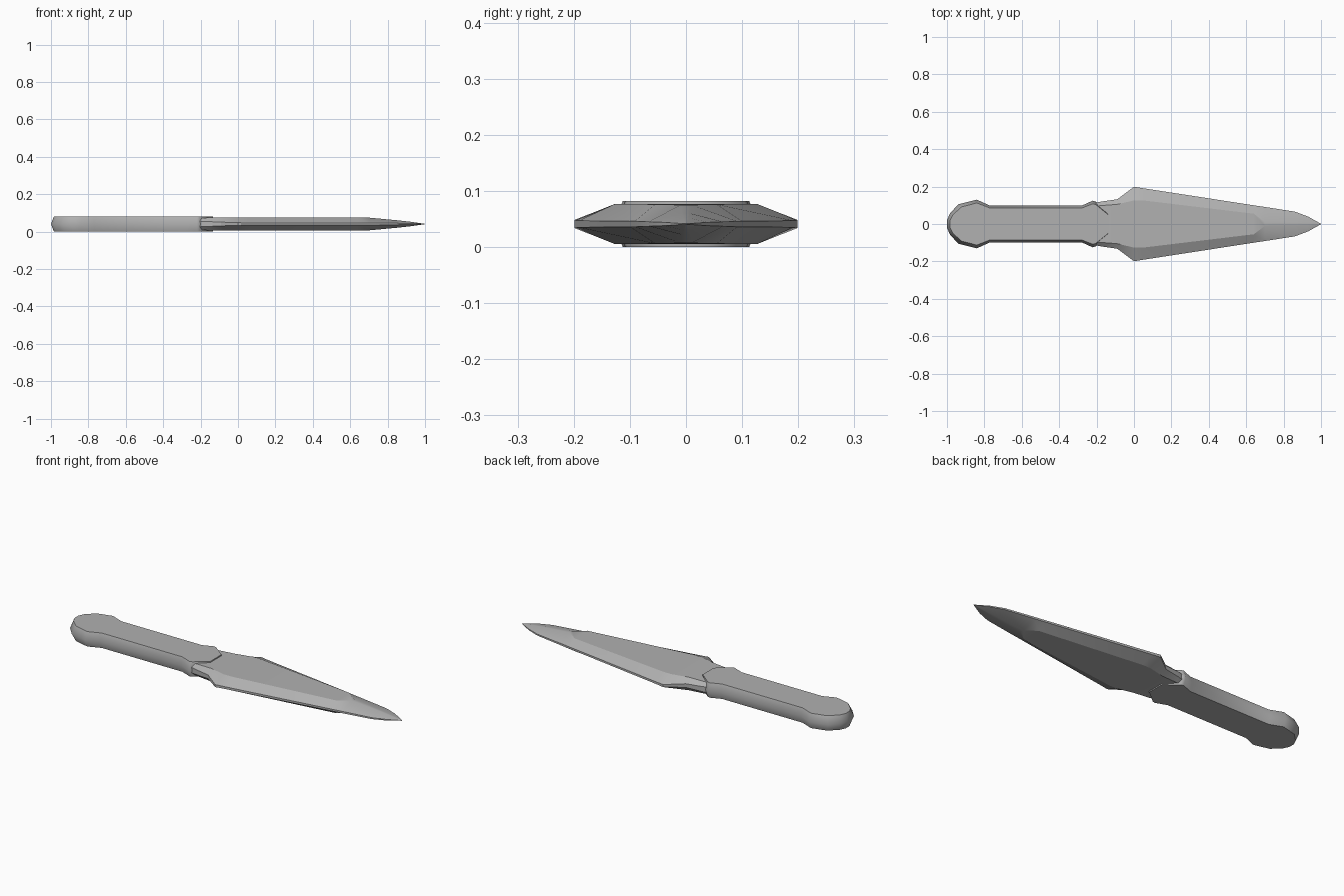
import bpy, bmesh

if "Cube" in bpy.data.objects:
    bpy.data.objects.remove(bpy.data.objects["Cube"])

# Dark steel grey shared by both parts
grey = bpy.data.materials.new("dark_grey")
grey.diffuse_color = (0.44, 0.44, 0.44, 1)
grey.use_nodes = True
grey.node_tree.nodes["Principled BSDF"].inputs["Base Color"].default_value = grey.diffuse_color

def loft(name, rings, angle):
    """Skin equal-length closed rings and cap both ends."""
    bm = bmesh.new()
    vr = [[bm.verts.new(p) for p in r] for r in rings]
    n = len(vr[0])
    for a, b in zip(vr, vr[1:]):
        for i in range(n):
            j = (i + 1) % n
            bm.faces.new((a[i], a[j], b[j], b[i]))
    bm.faces.new(vr[0][::-1])
    bm.faces.new(vr[-1])
    bmesh.ops.remove_doubles(bm, verts=bm.verts, dist=0.0002)
    bmesh.ops.recalc_face_normals(bm, faces=bm.faces)
    mesh = bpy.data.meshes.new(name)
    bm.to_mesh(mesh)
    bm.free()
    mesh.materials.append(grey)
    obj = bpy.data.objects.new(name, mesh)
    bpy.context.collection.objects.link(obj)
    bpy.ops.object.select_all(action='DESELECT')
    obj.select_set(True)
    bpy.context.view_layer.objects.active = obj
    bpy.ops.object.shade_smooth_by_angle(angle=angle)
    return obj

MID = 0.041

# Handle: mirrored outline, widest at mid height, with a rounded pommel
half = [(-1.0, 0.02), (-0.985, 0.055), (-0.94, 0.105), (-0.84, 0.13),
        (-0.77, 0.098), (-0.28, 0.098), (-0.22, 0.125), (-0.205, 0.12),
        (-0.135, 0.055)]
outline = half + [(x, -y) for x, y in reversed(half)]

def handle_ring(z, inset):
    ring = []
    for x, y in outline:
        sx = x + inset if x < -0.93 else x
        sy = y * (1 - inset / 0.12)
        ring.append((sx, sy, z))
    return ring

loft("handle", [handle_ring(0.0, 0.016), handle_ring(MID, 0.0),
                handle_ring(0.082, 0.016)], 0.95)

# Blade: eight-sided sections (x, edge half width, flat half width, half thickness, edge half thickness)
stations = [(-0.30, 0.085, 0.07, 0.030, 0.015),
            (-0.21, 0.112, 0.095, 0.031, 0.015),
            (-0.18, 0.119, 0.098, 0.033, 0.014),
            (-0.09, 0.132, 0.105, 0.036, 0.010),
            (0.00, 0.199, 0.126, 0.036, 0.007),
            (0.05, 0.191, 0.126, 0.036, 0.006),
            (0.64, 0.100, 0.055, 0.035, 0.005),
            (0.70, 0.091, 0.010, 0.034, 0.005),
            (0.86, 0.066, 0.007, 0.019, 0.004),
            (0.93, 0.040, 0.004, 0.011, 0.003),
            (1.00, 0.001, 0.0005, 0.001, 0.0005)]

def blade_ring(x, e, p, h, t):
    quarter = [(e, t), (p, h), (-p, h), (-e, t)]
    section = quarter + [(-y, -z) for y, z in quarter]
    return [(x, y, MID + z) for y, z in section]

loft("blade", [blade_ring(*s) for s in stations], 0.38)
